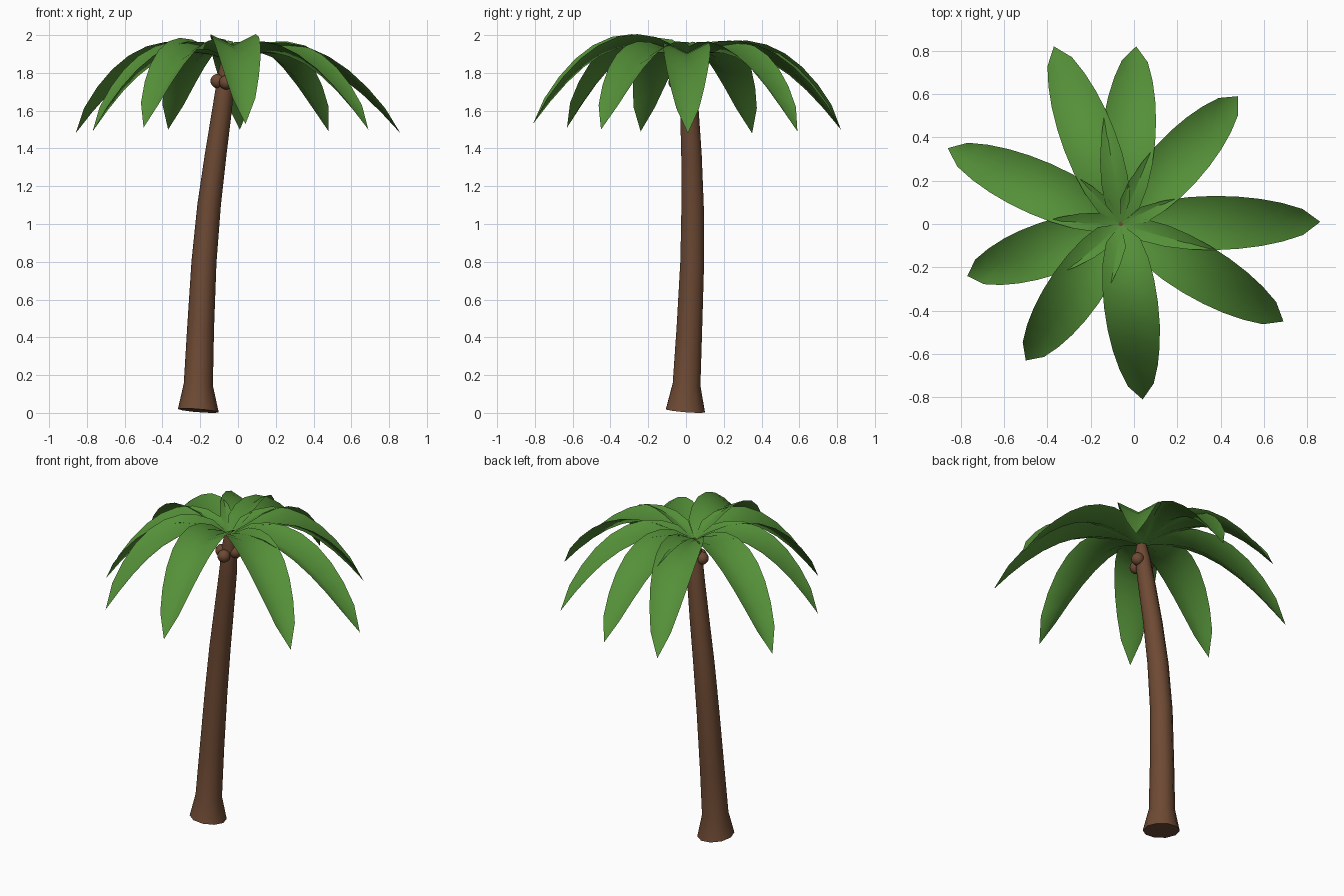
import bpy
import bmesh
from math import sin, cos, pi, hypot, radians
from mathutils import Vector

cube = bpy.data.objects.get("Cube")
if cube:
    bpy.data.objects.remove(cube, do_unlink=True)


def material(name, color):
    mat = bpy.data.materials.new(name)
    mat.use_nodes = True
    mat.diffuse_color = color
    bsdf = mat.node_tree.nodes["Principled BSDF"]
    bsdf.inputs["Base Color"].default_value = color
    bsdf.inputs["Roughness"].default_value = 0.8
    return mat


BARK = material("bark brown", (0.155, 0.068, 0.034, 1))
LEAF = material("leaf green", (0.09, 0.28, 0.04, 1))


def finish(bm, name, mat):
    mesh = bpy.data.meshes.new(name)
    bm.to_mesh(mesh)
    bm.free()
    mesh.materials.append(mat)
    obj = bpy.data.objects.new(name, mesh)
    bpy.context.collection.objects.link(obj)
    bpy.ops.object.select_all(action="DESELECT")
    obj.select_set(True)
    bpy.context.view_layer.objects.active = obj
    bpy.ops.object.shade_smooth_by_angle(angle=radians(62))
    return obj


# Trunk: rings (x, y, z, radius) bridged from the flared foot to the crown
SIDES = 10
RINGS = [
    (-0.21, -0.003, 0.012, 0.108),
    (-0.21, 0.003, 0.15, 0.077),
    (-0.198, 0.018, 0.45, 0.071),
    (-0.18, 0.033, 0.8, 0.066),
    (-0.153, 0.035, 1.1, 0.062),
    (-0.118, 0.029, 1.37, 0.057),
    (-0.085, 0.018, 1.6, 0.052),
    (-0.06, 0.004, 1.8, 0.045),
    (-0.058, 0, 1.875, 0.03),
]
bm = bmesh.new()
loops = []
for x, y, z, r in RINGS:
    ring = []
    for i in range(SIDES):
        a = 2 * pi * i / SIDES
        lean = -0.08 * r * (cos(a) + sin(a))  # rings tip along the lean
        ring.append(bm.verts.new((x + r * cos(a), y + r * sin(a), z + lean)))
    loops.append(ring)
for low, high in zip(loops, loops[1:]):
    for i in range(SIDES):
        j = (i + 1) % SIDES
        bm.faces.new((low[i], low[j], high[j], high[i]))
bm.faces.new(loops[0][::-1])
bm.faces.new(loops[-1])
finish(bm, "trunk", BARK)

# Fronds: arched V-section blades that widen in the middle and end in a point
CROWN = Vector((-0.06, 0, 1.87))
SEGMENTS = 9


def frond(name, tip, lift):
    dx, dy = tip[0] - CROWN.x, tip[1] - CROWN.y
    length, drop = hypot(dx, dy), CROWN.z - tip[2]
    out = Vector((dx, dy, 0)) / length
    side = Vector((-out.y, out.x, 0))
    bm = bmesh.new()
    rows = []
    for k in range(SEGMENTS + 1):
        t = k / SEGMENTS
        mid = CROWN + out * length * t
        mid.z += lift * sin(pi * t) - drop * t * t
        if k in (0, SEGMENTS):
            rows.append([bm.verts.new(mid)])
            continue
        slope = lift * pi * cos(pi * t) - 2 * drop * t
        normal = (Vector((0, 0, length)) - out * slope).normalized()
        w = 0.125 * sin(pi * t ** 0.85) ** 0.6
        rows.append([bm.verts.new(mid + side * w * s + normal * abs(s) * w * 0.5)
                     for s in (-1, 0, 1)])
    for a, b in zip(rows, rows[1:]):
        for i in range(2):
            if len(a) == 1:
                bm.faces.new((a[0], b[i], b[i + 1]))
            elif len(b) == 1:
                bm.faces.new((a[i], b[0], a[i + 1]))
            else:
                bm.faces.new((a[i], b[i], b[i + 1], a[i + 1]))
    finish(bm, name, LEAF)


FRONDS = [
    ((0.86, 0.01, 1.48), 0.085),
    ((0.69, -0.45, 1.5), 0.09),
    ((0.04, -0.81, 1.53), 0.13),
    ((-0.5, -0.63, 1.51), 0.11),
    ((-0.77, -0.24, 1.49), 0.09),
    ((-0.86, 0.35, 1.48), 0.09),
    ((-0.37, 0.82, 1.5), 0.095),
    ((0.01, 0.82, 1.5), 0.095),
    ((0.48, 0.59, 1.49), 0.09),
]
for n, (tip, lift) in enumerate(FRONDS, 1):
    frond(f"frond_{n}", tip, lift)

# Nuts clustered under the crown
for n, spot in enumerate([(-0.062, -0.055, 1.75), (-0.108, -0.01, 1.757),
                          (-0.022, 0.008, 1.765)], 1):
    bm = bmesh.new()
    bmesh.ops.create_uvsphere(bm, u_segments=16, v_segments=10, radius=0.038)
    bmesh.ops.translate(bm, verts=bm.verts, vec=spot)
    finish(bm, f"nut_{n}", BARK)
